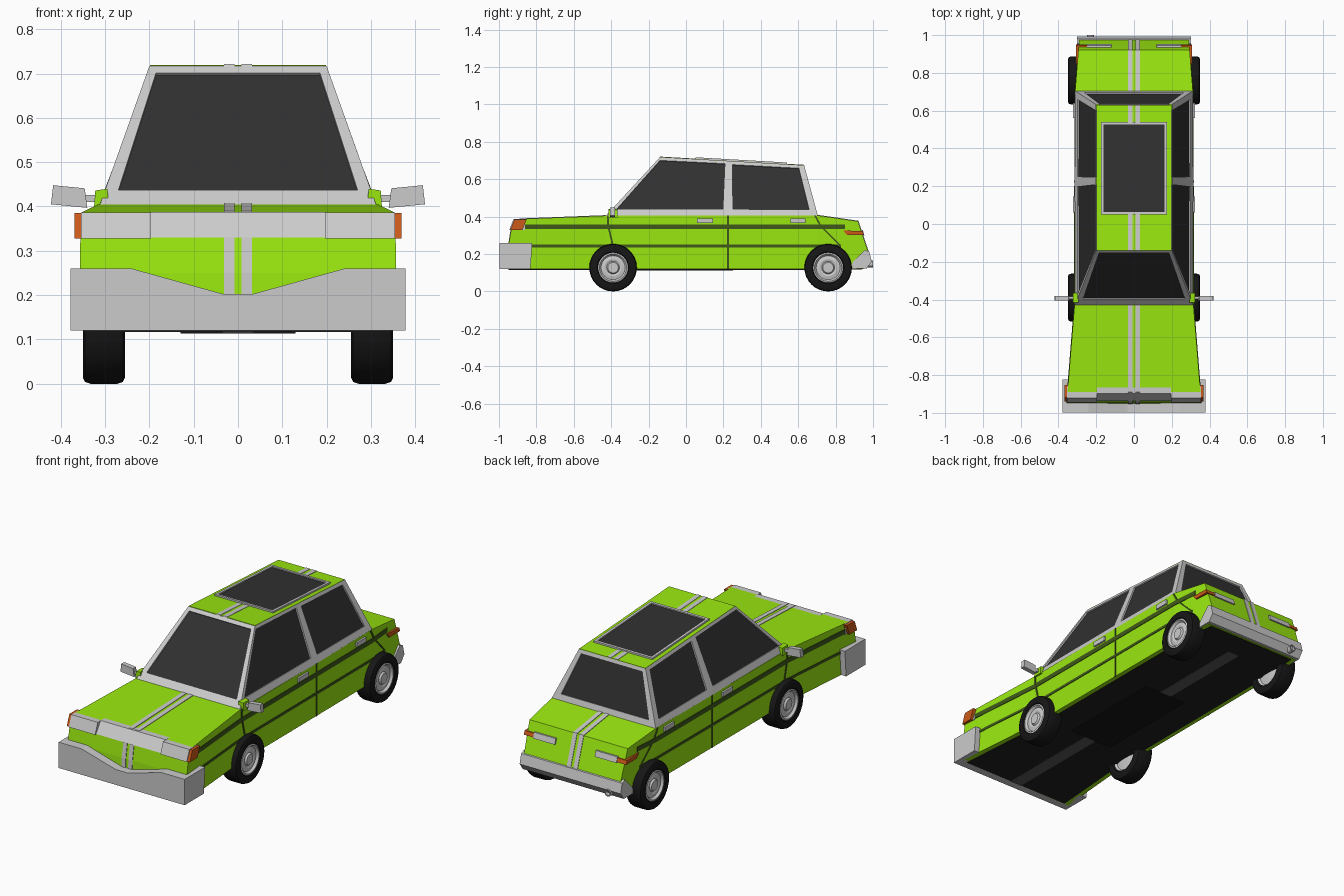
import bpy, bmesh, math
from mathutils import Vector

if "Cube" in bpy.data.objects:
    bpy.data.objects.remove(bpy.data.objects["Cube"])


def material(name, rgb):
    m = bpy.data.materials.new(name)
    m.diffuse_color = (*rgb, 1)
    m.use_nodes = True
    m.node_tree.nodes["Principled BSDF"].inputs["Base Color"].default_value = m.diffuse_color
    return m


GREEN = material("lime_paint", (0.32, 0.80, 0.005))
DARK_GREEN = material("dark_trim", (0.05, 0.10, 0.01))
GLASS = material("dark_glass", (0.03, 0.03, 0.03))
BLACK = material("black_rubber", (0.008, 0.008, 0.008))
UNDER = material("underbody", (0.015, 0.015, 0.015))
TUNNEL = material("tunnel_grey", (0.1, 0.1, 0.1))
ORANGE = material("orange_lens", (0.60, 0.10, 0.01))


def finish(name, bm, mats=(), mirror=False):
    bmesh.ops.recalc_face_normals(bm, faces=bm.faces)
    me = bpy.data.meshes.new(name)
    bm.to_mesh(me)
    bm.free()
    ob = bpy.data.objects.new(name, me)
    bpy.context.collection.objects.link(ob)
    for m in mats:
        me.materials.append(m)
    if mirror:
        ob.modifiers.new("Mirror", 'MIRROR')
    return ob


# Half width of the body along its length
WIDTH = [(-1.0, 0.361), (-0.43, 0.315), (0.70, 0.312), (1.0, 0.288)]


def half_width(y):
    for (y0, w0), (y1, w1) in zip(WIDTH, WIDTH[1:]):
        if y <= y1:
            return w0 + (w1 - w0) * (y - y0) / (y1 - y0)
    return WIDTH[-1][1]


def prism(name, pts, a, b, mat=None, axis='x', flare=None, mirror=False):
    """Extrude a profile (yz for axis x, xz for axis y) from a to b."""
    bm = bmesh.new()

    def ring(t):
        return [bm.verts.new((t, p, q) if axis == 'x' else (p, t, q)) for p, q in pts]
    r0, r1 = ring(a), ring(b)
    n = len(pts)
    bm.faces.new(r0)
    bm.faces.new(r1[::-1])
    for i in range(n):
        j = (i + 1) % n
        bm.faces.new((r0[i], r0[j], r1[j], r1[i]))
    if flare:
        for y in (-0.43, 0.70):
            bmesh.ops.bisect_plane(bm, geom=bm.verts[:] + bm.edges[:] + bm.faces[:],
                                   plane_co=(0, y, 0), plane_no=(0, 1, 0))
        for v in bm.verts:
            w = half_width(v.co.y)
            v.co.x = v.co.x * w if flare == 'scale' else v.co.x + w
    return finish(name, bm, [mat] if mat else [], mirror)


def rect(a0, a1, z0, z1):
    return [(a0, z0), (a1, z0), (a1, z1), (a0, z1)]


def side_trim(name, pts, mat=None, out=0.003):
    return prism(name, pts, -0.006, out, mat, flare='add', mirror=True)


# Lower body
body = prism("body", [(-0.955, 0.12), (-0.948, 0.25), (-0.935, 0.33), (-0.89, 0.387),
                      (-0.43, 0.405), (0.70, 0.407), (0.92, 0.375), (0.975, 0.21),
                      (0.95, 0.12)], -1, 1, GREEN, flare='scale')

# Underside
prism("underbody_panel", rect(-0.95, 0.94, 0.117, 0.125), -0.92, 0.92, UNDER, flare='scale')
prism("underbody_tunnel", rect(-0.95, 0.80, 0.115, 0.12), -0.035, 0.035, TUNNEL)
prism("underbody_plate", rect(-0.35, 0.25, 0.113, 0.12), -0.13, 0.13, BLACK)

# Cabin frame with recessed windows
frame, glass = bmesh.new(), bmesh.new()


def quad(bm, *cos):
    bm.faces.new([bm.verts.new(c) for c in cos])


def window(corners, u0, u1, v0, v1, depth=0.008):
    a, b, c, d = map(Vector, corners)
    nrm = (b - a).cross(d - a).normalized()

    def at(u, v):
        return (a.lerp(b, u)).lerp(d.lerp(c, u), v)
    outer = [a, b, c, d]
    inner = [at(u0, v0), at(1 - u1, v0), at(1 - u1, 1 - v1), at(u0, 1 - v1)]
    sunk = [p - nrm * depth for p in inner]
    for i in range(4):
        j = (i + 1) % 4
        quad(frame, outer[i], outer[j], inner[j], inner[i])
        quad(frame, inner[i], inner[j], sunk[j], sunk[i])
    quad(glass, *sunk)


FB, RB, FT, RT = (0.312, -0.43, 0.403), (0.312, 0.705, 0.405), (0.2, -0.14, 0.717), (0.2, 0.632, 0.673)
PB, PT = (0.314, 0.225, 0.405), (0.2, 0.225, 0.697)


def flip(p):
    return (-p[0], p[1], p[2])


window((flip(FB), FB, FT, flip(FT)), 0.05, 0.05, 0.11, 0.05)
window((RB, flip(RB), flip(RT), RT), 0.06, 0.06, 0.12, 0.07)
window((FB, PB, PT, FT), 0.04, 0.045, 0.12, 0.05)
window((PB, RB, RT, PT), 0.055, 0.08, 0.12, 0.06)
window((flip(PB), flip(FB), flip(FT), flip(PT)), 0.045, 0.04, 0.12, 0.05)
window((flip(RB), flip(PB), flip(PT), flip(RT)), 0.08, 0.055, 0.12, 0.06)
bmesh.ops.remove_doubles(frame, verts=frame.verts, dist=0.0005)
finish("cabin_frame", frame)
finish("cabin_windows", glass, [GLASS])


# Roof and sunroof
def roof(y, up=0.0):
    return (y, 0.717 - 0.057 * (y + 0.14) + up)


def roof_slab(name, y0, y1, x0, x1, lo, hi, mat=None, mirror=False):
    prism(name, [roof(y0, lo), roof(y1, lo), roof(y1, hi), roof(y0, hi)], x0, x1, mat, mirror=mirror)


roof_slab("roof", -0.139, 0.631, -0.199, 0.199, -0.004, 0.002, GREEN)
roof_slab("sunroof_glass", 0.06, 0.53, -0.165, 0.165, 0, 0.005, GLASS)
roof_slab("sunroof_side_rail", 0.05, 0.54, 0.162, 0.176, 0, 0.011, None, True)
roof_slab("sunroof_front_rail", 0.05, 0.064, -0.176, 0.176, 0, 0.011)
roof_slab("sunroof_rear_rail", 0.526, 0.54, -0.176, 0.176, 0, 0.011)

# Twin centre stripes
for name, line in {
    "nose_stripe": [(-0.955, 0.15), (-0.951, 0.25), (-0.938, 0.33)],
    "hood_stripe": [(-0.89, 0.39), (-0.43, 0.408)],
    "front_roof_stripe": [roof(-0.139, 0.004), roof(0.05, 0.004)],
    "rear_roof_stripe": [roof(0.54, 0.004), roof(0.631, 0.004)],
    "trunk_stripe": [(0.70, 0.410), (0.922, 0.378), (0.978, 0.21)],
}.items():
    s = 0.008 if name == "nose_stripe" else -0.008
    back = [(y + abs(s) if s > 0 else y - 0.004, z - (0 if s > 0 else 0.008)) for y, z in line[::-1]]
    prism(name, line + back, 0.008, 0.032, mirror=True)

# Side stripes, door gaps and handles
side_trim("upper_side_stripe", rect(-0.88, 0.85, 0.333, 0.358), DARK_GREEN)
side_trim("lower_side_stripe", rect(-0.83, 0.83, 0.236, 0.25), DARK_GREEN)
for name, line in {
    "front_door_gap": [(-0.418, 0.405), (-0.418, 0.36), (-0.39, 0.24)],
    "middle_door_gap": [(0.225, 0.405), (0.225, 0.12)],
    "rear_door_gap": [(0.69, 0.405), (0.72, 0.35), (0.82, 0.25)],
}.items():
    side_trim(name, [(y - 0.005, z) for y, z in line] + [(y + 0.005, z) for y, z in line[::-1]],
              DARK_GREEN, 0.0035)
side_trim("front_door_handle", rect(0.06, 0.145, 0.366, 0.391), None, 0.01)
side_trim("rear_door_handle", rect(0.56, 0.64, 0.366, 0.391), None, 0.01)

# Front lights and grille
prism("grille", [(-0.937, 0.33), (-0.897, 0.388), (-0.86, 0.388), (-0.86, 0.33)], -0.196, 0.196)
prism("headlight", [(-0.945, 0.328), (-0.922, 0.387), (-0.86, 0.387), (-0.86, 0.328)],
      0.196, 0.354, mirror=True)
prism("front_indicator", [(-0.94, 0.328), (-0.918, 0.385), (-0.852, 0.385), (-0.875, 0.328)],
      0.345, 0.369, ORANGE, mirror=True)

# Rear lights
prism("tail_light", [(0.91, 0.298), (0.954, 0.298), (0.945, 0.328), (0.91, 0.328)], 0.12, 0.25, mirror=True)
prism("rear_indicator", [(0.86, 0.302), (0.951, 0.302), (0.944, 0.322), (0.84, 0.326)],
      0.25, 0.307, ORANGE, mirror=True)

# Bumpers and exhaust
prism("front_bumper", [(-0.378, 0.12), (0.378, 0.12), (0.378, 0.26), (0.24, 0.26), (0.035, 0.203),
                       (-0.035, 0.203), (-0.24, 0.26), (-0.378, 0.26)], -0.997, -0.935, axis='y')
prism("front_bumper_end", [(-0.94, 0.12), (-0.832, 0.12), (-0.822, 0.26), (-0.94, 0.26)],
      0.335, 0.378, mirror=True)
prism("rear_bumper", [(0.885, 0.122), (0.89, 0.155), (0.955, 0.222), (0.98, 0.212),
                      (0.993, 0.16), (0.965, 0.122)], -0.303, 0.303)


# Lathed parts: profile of (radius, distance along the axis)
def lathe(name, prof, centre, axis, segs, mat=None, side=1):
    bm = bmesh.new()
    rings = []
    for r, t in prof:
        ring = []
        for k in range(segs):
            a = 2 * math.pi * k / segs
            c, s = r * math.cos(a), r * math.sin(a)
            off = (side * t, c, s) if axis == 'x' else (c, t, s)
            ring.append(bm.verts.new(Vector(centre) + Vector(off)))
        rings.append(ring)
    for p, q in zip(rings, rings[1:]):
        for k in range(segs):
            j = (k + 1) % segs
            bm.faces.new((p[k], p[j], q[j], q[k]))
    bmesh.ops.remove_doubles(bm, verts=bm.verts, dist=1e-5)
    ob = finish(name, bm, [mat] if mat else [])
    bpy.ops.object.select_all(action='DESELECT')
    ob.select_set(True)
    bpy.context.view_layer.objects.active = ob
    bpy.ops.object.shade_smooth_by_angle(angle=math.radians(30))


TYRE = [(0.078, 0.262), (0.085, 0.255), (0.113, 0.255), (0.123, 0.26), (0.127, 0.272),
        (0.127, 0.333), (0.123, 0.345), (0.113, 0.35), (0.085, 0.35), (0.078, 0.343)]
RIM = [(0.0, 0.265), (0.03, 0.265), (0.07, 0.272), (0.082, 0.262), (0.082, 0.345), (0.073, 0.348),
       (0.064, 0.336), (0.045, 0.340), (0.034, 0.336), (0.028, 0.345), (0.0, 0.345)]
for end, y in (("front", -0.39), ("rear", 0.76)):
    for hand, s in (("right", 1), ("left", -1)):
        lathe(f"{end}_{hand}_tyre", TYRE, (0, y, 0.127), 'x', 32, BLACK, s)
        lathe(f"{end}_{hand}_rim", RIM, (0, y, 0.127), 'x', 32, None, s)
lathe("exhaust_pipe", [(0, 0.9), (0.019, 0.9), (0.019, 1.0), (0.014, 1.0), (0.014, 0.97), (0, 0.97)],
      (-0.23, 0, 0.147), 'y', 12)

# Door mirrors
prism("mirror_mount", [(0.29, 0.395), (0.325, 0.395), (0.322, 0.436), (0.295, 0.44)],
      -0.415, -0.365, GREEN, axis='y', mirror=True)
prism("mirror_arm", rect(0.315, 0.35, 0.41, 0.426), -0.397, -0.383, axis='y', mirror=True)
prism("mirror_housing", [(0.34, 0.397), (0.422, 0.405), (0.417, 0.448), (0.346, 0.441)],
      -0.405, -0.38, axis='y', mirror=True)
